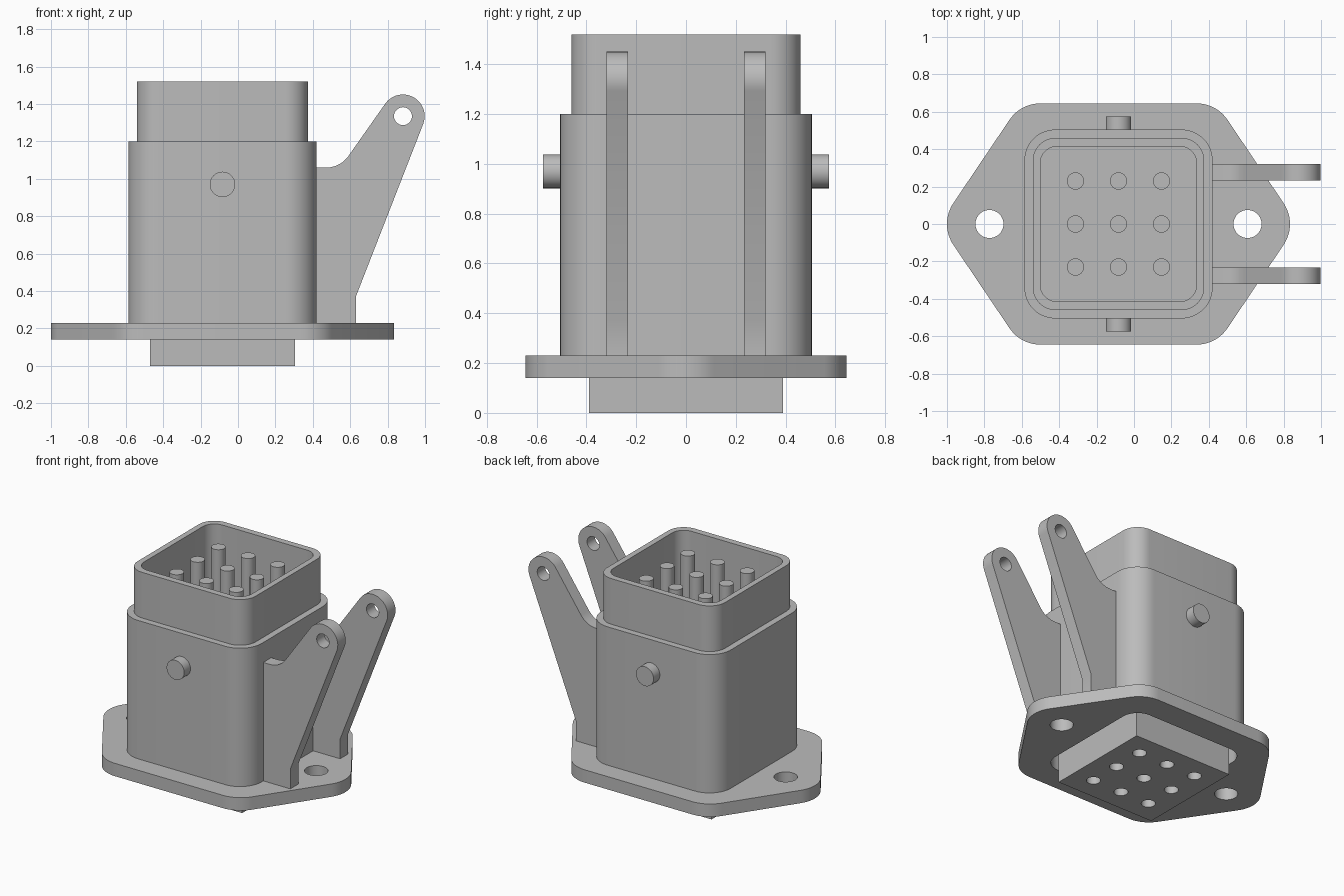
import bpy, bmesh, math
from mathutils import Matrix

if "Cube" in bpy.data.objects:
    bpy.data.objects.remove(bpy.data.objects["Cube"], do_unlink=True)

grey = bpy.data.materials.new("plain grey")
grey.use_nodes = True
COLOUR = (0.5, 0.5, 0.5, 1)
grey.diffuse_color = COLOUR
grey.node_tree.nodes["Principled BSDF"].inputs["Base Color"].default_value = COLOUR

CX = -0.083                                    # axis of housing and flange
UPRIGHT = Matrix.Rotation(math.pi / 2, 4, "X")  # turns a profile into the xz plane


def arc(cx, cy, r, start, end, steps=12):
    angles = [math.radians(start + (end - start) * i / steps) for i in range(steps + 1)]
    return [(cx + r * math.cos(a), cy + r * math.sin(a)) for a in angles]


def circle(cx, cy, r, steps=40):
    return arc(cx, cy, r, 0, 360, steps)[:-1]


def rounded_rect(hx, hy, r):
    points = []
    for i, (sx, sy) in enumerate([(1, 1), (-1, 1), (-1, -1), (1, -1)]):
        points += arc(CX + sx * (hx - r), sy * (hy - r), r, 90 * i, 90 * i + 90)
    return points


def rect(hx, hy):
    return [(CX + hx, hy), (CX - hx, hy), (CX - hx, -hy), (CX + hx, -hy)]


def prism(name, loops, low, high, turn=Matrix.Identity(4)):
    """Extrude an outline (first loop) with optional holes (other loops)."""
    curve = bpy.data.curves.new(name, "CURVE")
    curve.dimensions = "2D"
    curve.fill_mode = "BOTH"
    curve.extrude = (high - low) / 2
    for loop in loops:
        spline = curve.splines.new("POLY")
        spline.points.add(len(loop) - 1)
        for point, (x, y) in zip(spline.points, loop):
            point.co = (x, y, 0, 1)
        spline.use_cyclic_u = True
    temp = bpy.data.objects.new(name + " outline", curve)
    bpy.context.collection.objects.link(temp)
    graph = bpy.context.evaluated_depsgraph_get()
    mesh = bpy.data.meshes.new_from_object(temp.evaluated_get(graph))
    bpy.data.objects.remove(temp, do_unlink=True)
    bpy.data.curves.remove(curve)

    bm = bmesh.new()
    bm.from_mesh(mesh)
    bmesh.ops.remove_doubles(bm, verts=bm.verts, dist=0.0001)
    bmesh.ops.translate(bm, verts=bm.verts, vec=(0, 0, (low + high) / 2))
    bmesh.ops.transform(bm, matrix=turn, verts=bm.verts)
    bmesh.ops.recalc_face_normals(bm, faces=bm.faces)
    bm.to_mesh(mesh)
    bm.free()
    mesh.name = name
    mesh.materials.clear()
    mesh.materials.append(grey)
    for face in mesh.polygons:
        face.use_smooth = True
        face.material_index = 0
    mesh.set_sharp_from_angle(angle=math.radians(30))
    obj = bpy.data.objects.new(name, mesh)
    bpy.context.collection.objects.link(obj)
    return obj


# Mounting flange: rounded hexagon with two bolt holes and a central opening
TIP, CORNER, R = 0.717, 0.417, 0.2
SLOPE = 34
hexagon = (arc(CX + TIP, 0, R, -SLOPE, SLOPE)
           + arc(CX + CORNER, 0.445, R, SLOPE, 90)
           + arc(CX - CORNER, 0.445, R, 90, 180 - SLOPE)
           + arc(CX - TIP, 0, R, 180 - SLOPE, 180 + SLOPE)
           + arc(CX - CORNER, -0.445, R, 180 + SLOPE, 270)
           + arc(CX + CORNER, -0.445, R, 270, 360 - SLOPE))
opening = rounded_rect(0.458, 0.46, 0.12)
bolt_holes = [circle(CX + s * 0.69, 0, 0.075) for s in (-1, 1)]
prism("flange", [hexagon, opening] + bolt_holes, 0.14, 0.23)

# Housing, collar and the floor inside it
prism("housing", [rounded_rect(0.503, 0.505, 0.165), opening], 0.23, 1.2)
prism("collar", [opening, rounded_rect(0.418, 0.415, 0.09)], 0.9, 1.52)
prism("collar_floor", [opening], 0.85, 0.92)

# Contact insert with sockets underneath and pins on top
grid = [(CX + 0.23 * i, 0.23 * j) for i in (-1, 0, 1) for j in (-1, 0, 1)]
sockets = [circle(x, y, 0.046, 24) for x, y in grid]
prism("insert_socket_face", [rect(0.388, 0.39)] + sockets, 0, 0.3)
prism("insert_block", [rect(0.388, 0.39)], 0.3, 0.86)
for x, y in grid:
    prism("contact_pin", [circle(x, y, 0.046, 24)], 0.9, 1.465)

# Side studs and hinge arms, mirrored front and back
arm = ([(0.40, 0.23), (0.63, 0.23), (0.63, 0.37)]
       + arc(0.882, 1.335, 0.116, -21, 144, 20)
       + arc(0.47, 1.208, 0.148, -36, -90)
       + [(0.40, 1.06)])
for side, inner, outer in (("front", 0.232, 0.32), ("back", -0.32, -0.232)):
    prism(side + "_arm", [arm, circle(0.882, 1.335, 0.048, 28)], inner, outer, UPRIGHT)
for side, low, high in (("front", 0.48, 0.575), ("back", -0.575, -0.48)):
    prism(side + "_stud", [circle(CX, 0.97, 0.068)], low, high, UPRIGHT)
